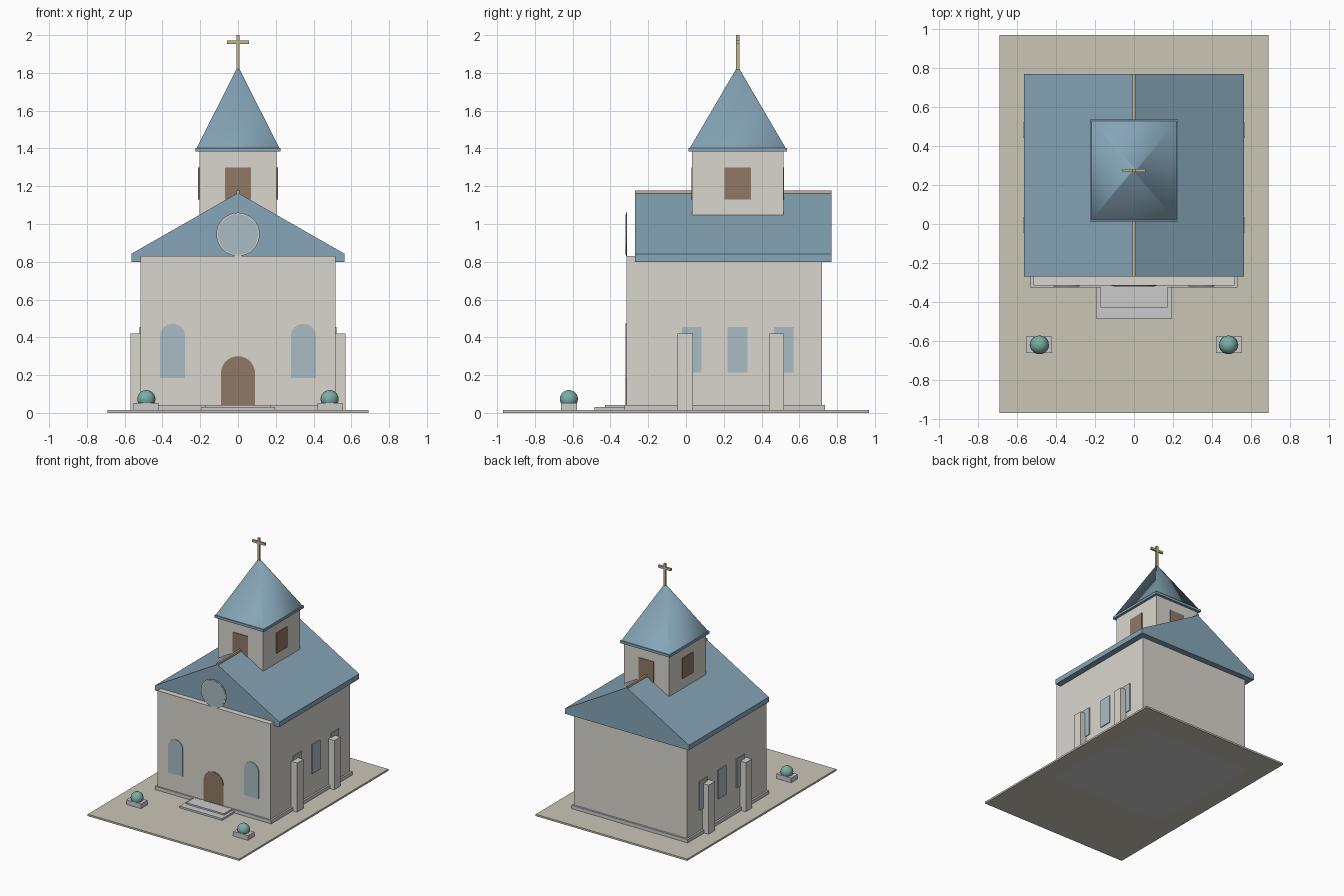
import bpy, bmesh, math

if "Cube" in bpy.data.objects:
    bpy.data.objects.remove(bpy.data.objects["Cube"])


def material(name, r, g, b):
    m = bpy.data.materials.new(name)
    m.diffuse_color = (r, g, b, 1)
    m.use_nodes = True
    m.node_tree.nodes["Principled BSDF"].inputs["Base Color"].default_value = m.diffuse_color
    return m


CREAM = material("cream", 0.70, 0.67, 0.62)
BLUE = material("blue", 0.24, 0.38, 0.48)
SAND = material("sand", 0.60, 0.56, 0.47)
BROWN = material("brown", 0.28, 0.19, 0.13)
GLASS = material("glass", 0.40, 0.50, 0.55)
GOLD = material("gold", 0.55, 0.46, 0.27)
GREEN = material("green", 0.20, 0.42, 0.38)


def finish(name, bm, mat=None):
    bmesh.ops.recalc_face_normals(bm, faces=bm.faces)
    me = bpy.data.meshes.new(name)
    bm.to_mesh(me)
    bm.free()
    ob = bpy.data.objects.new(name, me)
    bpy.context.collection.objects.link(ob)
    if mat:
        me.materials.append(mat)
    return ob


def box(name, x0, x1, y0, y1, z0, z1, mat=None):
    bm = bmesh.new()
    bmesh.ops.create_cube(bm, size=1)
    for v in bm.verts:
        v.co = (x1 if v.co.x > 0 else x0, y1 if v.co.y > 0 else y0, z1 if v.co.z > 0 else z0)
    return finish(name, bm, mat)


def extrude_y(name, profile, y0, y1, mat=None):
    bm = bmesh.new()
    face = bm.faces.new([bm.verts.new((x, y0, z)) for x, z in profile])
    new = bmesh.ops.extrude_face_region(bm, geom=[face])["geom"]
    bmesh.ops.translate(bm, vec=(0, y1 - y0, 0),
                        verts=[v for v in new if isinstance(v, bmesh.types.BMVert)])
    return finish(name, bm, mat)


def arc(cx, cz, r, a0, a1, n):
    return [(cx + r * math.cos(a0 + (a1 - a0) * i / n),
             cz + r * math.sin(a0 + (a1 - a0) * i / n)) for i in range(n + 1)]


def arch(name, cx, w, z0, z1, mat):
    r = w / 2
    pts = [(cx - r, z0), (cx + r, z0)] + arc(cx, z1 - r, r, 0, math.pi, 16)
    return extrude_y(name, pts, -0.320, -0.310, mat)


def smooth(ob, angle):
    bpy.ops.object.select_all(action="DESELECT")
    ob.select_set(True)
    bpy.context.view_layer.objects.active = ob
    bpy.ops.object.shade_smooth_by_angle(angle=math.radians(angle))


# Ground, plinth, steps and walls
box("ground_slab", -0.69, 0.69, -0.97, 0.97, 0, 0.015, SAND)
box("plinth", -0.53, 0.53, -0.325, 0.735, 0, 0.043)
box("lower_step", -0.195, 0.195, -0.485, -0.32, 0.01, 0.03)
box("upper_step", -0.172, 0.172, -0.428, -0.32, 0.01, 0.042)
box("nave_walls", -0.515, 0.515, -0.315, 0.72, 0.04, 0.83, CREAM)

# Roof and ridge cap
extrude_y("gable_roof", [(-0.565, 0.80), (0.565, 0.80), (0.565, 0.842), (0, 1.165), (-0.565, 0.842)],
          -0.27, 0.77, BLUE)
box("ridge_cap", -0.008, 0.008, -0.27, 0.77, 1.155, 1.177, GOLD)

# Door, arched front windows and round window
arch("door", 0, 0.18, 0.043, 0.30, BROWN)
for s in (-1, 1):
    arch("front_window", s * 0.346, 0.132, 0.185, 0.472, GLASS)
ring = arc(0, 0.945, 0.115, 0, 2 * math.pi, 32)[:-1]
extrude_y("round_window_frame", ring, -0.318, -0.312)
extrude_y("round_window_glass", arc(0, 0.945, 0.106, 0, 2 * math.pi, 32)[:-1], -0.320, -0.314, GLASS)

# Side windows, buttresses and shrubs, mirrored left and right
for s in (-1, 1):
    for y in (0.03, 0.273, 0.517):
        box("side_window", *sorted((s * 0.51, s * 0.522)), y - 0.052, y + 0.052, 0.215, 0.455, GLASS)
    for y in (-0.004, 0.480):
        box("buttress", *sorted((s * 0.51, s * 0.57)), y - 0.04, y + 0.04, 0.015, 0.42, CREAM)
    box("planter", s * 0.487 - 0.067, s * 0.487 + 0.067, -0.662, -0.578, 0.01, 0.053)
    bm = bmesh.new()
    bmesh.ops.create_uvsphere(bm, u_segments=20, v_segments=12, radius=0.048)
    bmesh.ops.translate(bm, vec=(s * 0.485, -0.62, 0.073), verts=bm.verts)
    smooth(finish("shrub", bm, GREEN), 60)

# Bell tower with an opening on each side
TY = 0.274
box("tower", -0.205, 0.205, TY - 0.241, TY + 0.241, 0.90, 1.39, CREAM)
for s in (-1, 1):
    box("tower_opening_side", *sorted((s * 0.20, s * 0.211)), TY - 0.07, TY + 0.07, 1.13, 1.30, BROWN)
    box("tower_opening_end", -0.07, 0.07, *sorted((TY + s * 0.236, TY + s * 0.246)), 1.13, 1.30, BROWN)

# Spire on its eaves slab
box("spire_eaves", -0.225, 0.225, TY - 0.261, TY + 0.261, 1.383, 1.403, BLUE)
bm = bmesh.new()
bmesh.ops.create_cone(bm, cap_ends=True, segments=4, radius1=1, radius2=0.035, depth=1)
for v in bm.verts:
    x, y = (v.co.x - v.co.y) / 2, (v.co.x + v.co.y) / 2
    # quarter-turned square becomes an axis-aligned rectangle
    if abs(abs(v.co.x) - abs(v.co.y)) < 1e-4:
        x, y = v.co.x * 0.7071, v.co.y * 0.7071
    v.co = (x * 0.44, TY + y * 0.51, 1.61 + v.co.z * 0.42)
smooth(finish("spire", bm, BLUE), 95)

# Cross
box("cross_upright", -0.009, 0.009, TY - 0.008, TY + 0.008, 1.81, 2.0, GOLD)
box("cross_arm", -0.058, 0.058, TY - 0.008, TY + 0.008, 1.953, 1.972, GOLD)
